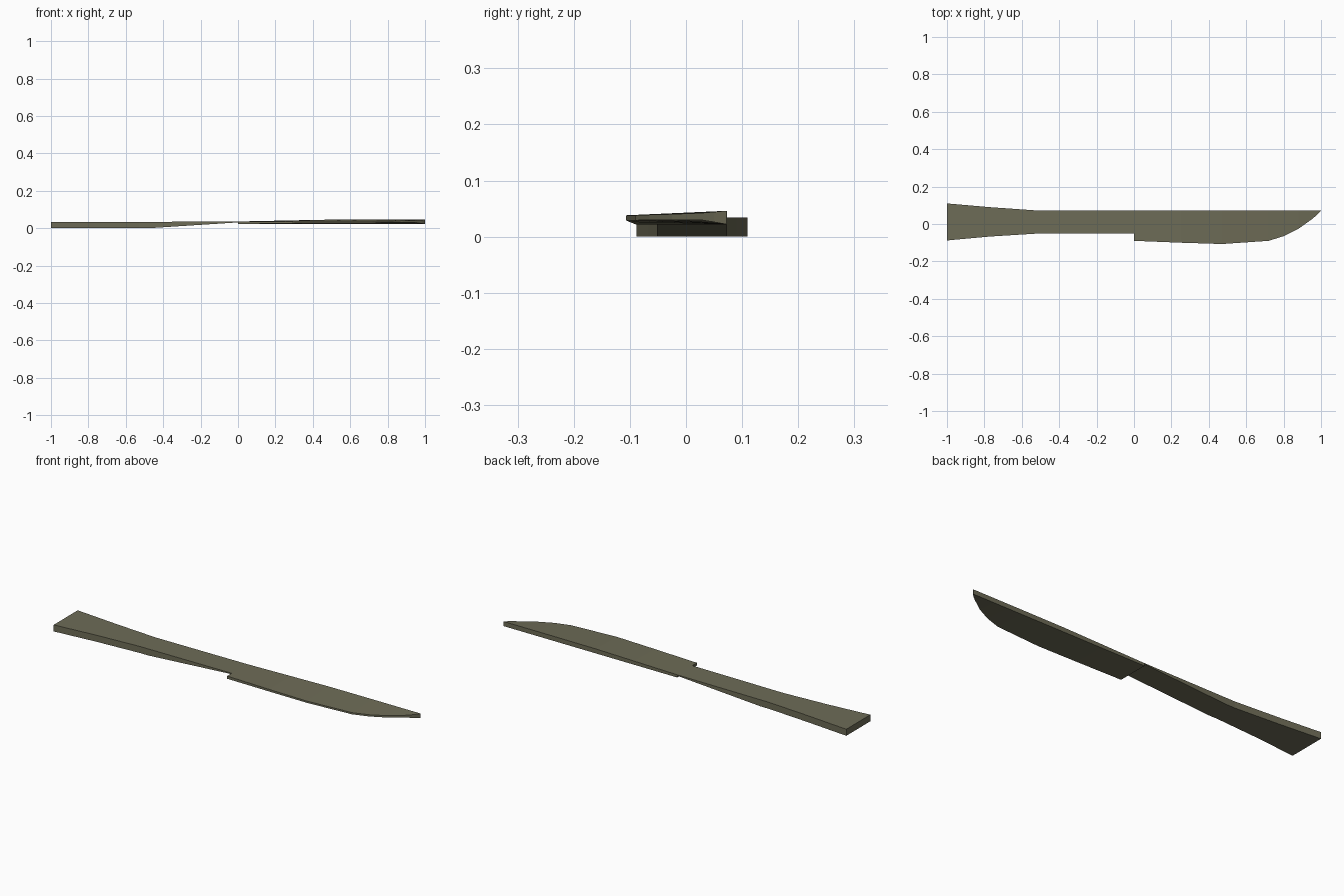
import bpy
import bmesh

cube = bpy.data.objects.get("Cube")
if cube:
    bpy.data.objects.remove(cube, do_unlink=True)

olive = bpy.data.materials.new("olive_drab")
olive.use_nodes = True
colour = (0.155, 0.150, 0.095, 1)
olive.diffuse_color = colour
olive.node_tree.nodes["Principled BSDF"].inputs["Base Color"].default_value = colour


def loft(name, sections):
    """Join four-sided cross-sections: x, spine (y, bottom, top), edge (y, bottom, top)."""
    bm = bmesh.new()
    rings = []
    for x, (sy, sb, st), (ey, eb, et) in sections:
        corners = ((sy, sb), (ey, eb), (ey, et), (sy, st))
        rings.append([bm.verts.new((x, y, z)) for y, z in corners])
    for a, b in zip(rings, rings[1:]):
        for i in range(4):
            j = (i + 1) % 4
            bm.faces.new((a[i], a[j], b[j], b[i]))
    bm.faces.new(rings[0])
    bm.faces.new(rings[-1][::-1])
    bmesh.ops.remove_doubles(bm, verts=bm.verts[:], dist=0.0005)
    bmesh.ops.recalc_face_normals(bm, faces=bm.faces[:])
    mesh = bpy.data.meshes.new(name)
    bm.to_mesh(mesh)
    bm.free()
    mesh.materials.append(olive)
    obj = bpy.data.objects.new(name, mesh)
    bpy.context.collection.objects.link(obj)
    return obj


# Handle: flared butt, straight grip, underside thinning towards the blade
handle = [(x, (back, low, top), (front, low, top)) for x, back, front, low, top in (
    (-1, 0.11, -0.088, 0, 0.034),
    (-0.77, 0.09, -0.067, 0, 0.034),
    (-0.53, 0.073, -0.052, 0, 0.034),
    (-0.48, 0.073, -0.052, 0, 0.034),
    (0, 0.073, -0.052, 0.031, 0.036),
)]
loft("handle", handle)

# Blade: straight thick spine, thinner cutting edge sweeping up to the tip
spine_y, low = 0.073, 0.022
edge = (
    (0, -0.09, 0.022, 0.036),
    (0.25, -0.1, 0.026, 0.037),
    (0.47, -0.107, 0.029, 0.038),
    (0.72, -0.09, 0.029, 0.038),
    (0.80, -0.065, 0.03, 0.039),
    (0.88, -0.025, 0.03, 0.04),
    (0.95, 0.025, 0.03, 0.042),
    (0.98, 0.05, 0.026, 0.044),
    (1, 0.072, 0.022, 0.046),
)
blade = [(x, (spine_y, low, 0.036 + 0.01 * min(x / 0.5, 1)), (y, b, t))
         for x, y, b, t in edge]
loft("blade", blade)
